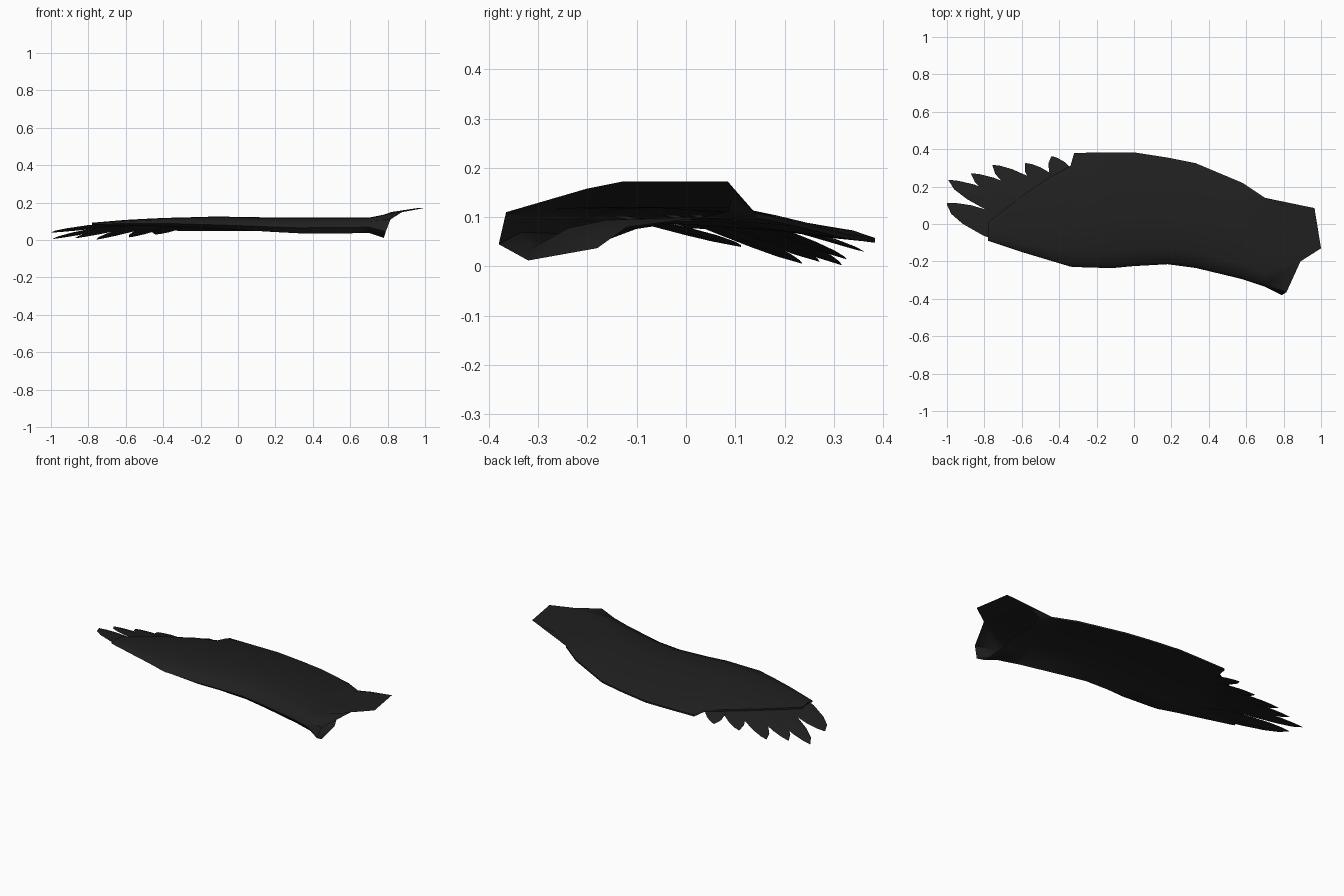
import bpy, bmesh, math
from mathutils import Vector

black = bpy.data.materials.new("feather_black")
black.diffuse_color = (0.014, 0.014, 0.014, 1)


def loft(name, rings, cap_start=False, cap_end=True, angle=50):
    """Skin a list of equal-length closed rings into one object."""
    bm = bmesh.new()
    vs = [[bm.verts.new(p) for p in r] for r in rings]
    n = len(rings[0])
    for a, b in zip(vs, vs[1:]):
        for i in range(n):
            j = (i + 1) % n
            bm.faces.new((a[i], a[j], b[j], b[i]))
    if cap_start:
        bm.faces.new(vs[0][::-1])
    if cap_end:
        bm.faces.new(vs[-1])
    bmesh.ops.recalc_face_normals(bm, faces=bm.faces[:])
    me = bpy.data.meshes.new(name)
    bm.to_mesh(me)
    bm.free()
    me.materials.append(black)
    ob = bpy.data.objects.new(name, me)
    bpy.context.collection.objects.link(ob)
    bpy.ops.object.select_all(action='DESELECT')
    ob.select_set(True)
    bpy.context.view_layer.objects.active = ob
    bpy.ops.object.shade_smooth_by_angle(angle=math.radians(angle))
    return ob


def wing_section(x, y0, y1, low, lead, top, trail):
    """Cambered cross-section: rounded leading lip, hollow underside, thin trailing rim."""
    c = y1 - y0
    under = top - 0.055 * c
    prof = [(0, (low + lead) / 2), (0.05, low), (0.2, low + 0.7 * (under - low)),
            (0.36, under), (0.7, (under + trail) / 2), (1, trail - 0.006),
            (1, trail + 0.004), (0.93, trail + 0.03 * c), (0.42, top),
            (0.15, top - 0.003), (0.03, lead)]
    return [(x, y0 + t * c, z) for t, z in prof]


# wing body: open root rim whose upper half flares into the shoulder flap
root = [(0.79, -0.38, 0.045), (0.78, -0.32, 0.012), (0.77, -0.18, 0.037),
        (0.75, -0.12, 0.08), (0.73, 0.0, 0.095), (0.74, 0.085, 0.11),
        (0.82, 0.095, 0.15), (0.965, 0.085, 0.172), (1.0, -0.13, 0.172),
        (0.89, -0.2, 0.158), (0.815, -0.365, 0.11)]
sections = [
    (0.70, -0.335, 0.14, 0.038, 0.10, 0.120, 0.105),
    (0.58, -0.295, 0.22, 0.036, 0.10, 0.120, 0.088),
    (0.33, -0.235, 0.325, 0.036, 0.095, 0.120, 0.062),
    (0.18, -0.215, 0.355, 0.044, 0.097, 0.121, 0.058),
    (0.0, -0.225, 0.383, 0.055, 0.10, 0.124, 0.054),
    (-0.12, -0.236, 0.383, 0.060, 0.103, 0.126, 0.054),
    (-0.32, -0.23, 0.38, 0.070, 0.105, 0.120, 0.055),
    (-0.34, -0.228, 0.31, 0.070, 0.105, 0.120, 0.062),
    (-0.45, -0.195, 0.25, 0.075, 0.105, 0.116, 0.072),
    (-0.60, -0.15, 0.15, 0.078, 0.10, 0.108, 0.078),
    (-0.78, -0.09, 0.01, 0.080, 0.09, 0.093, 0.083)]
loft("wing_body", [root] + [wing_section(*s) for s in sections])


# flight feathers: base, tip, half width
feathers = [
    ((-0.50, -0.12, 0.098), (-1.0, 0.11, 0.040), 0.075),
    ((-0.45, -0.02, 0.100), (-0.99, 0.235, 0.006), 0.060),
    ((-0.42, 0.03, 0.100), (-0.87, 0.27, 0.010), 0.060),
    ((-0.38, 0.08, 0.098), (-0.755, 0.315, 0.003), 0.060),
    ((-0.33, 0.10, 0.096), (-0.58, 0.325, 0.015), 0.062),
    ((-0.28, 0.12, 0.094), (-0.44, 0.362, 0.030), 0.068)]
# station along the feather, leading width, trailing width
stations = [(0, 0.6, 0.6), (0.3, 0.85, 0.8), (0.55, 1, 0.85),
            (0.78, 0.85, 0.6), (0.92, 0.55, 0.3), (1, 0.05, 0.02)]
for k, (b, t, w) in enumerate(feathers):
    b, t = Vector(b), Vector(t)
    d = (t - b).xy.normalized()
    side = Vector((-d.y * -1, d.x * -1, 0)) * -1      # towards the trailing side
    if side.y < 0:
        side = -side
    rings = []
    for s, lw, tw in stations:
        c = b.lerp(t, s)
        c.z = b.z + (t.z - b.z) * s ** 1.3
        th = 0.007 * min(1, lw)
        up = Vector((0, 0, 1))
        rings.append([c - side * w * lw + up * 0.008 * lw, c + up * th,
                      c + side * w * tw - up * 0.010 * tw, c - up * th * 0.6])
    loft(f"flight_feather_{k + 1}", rings, cap_start=True)
